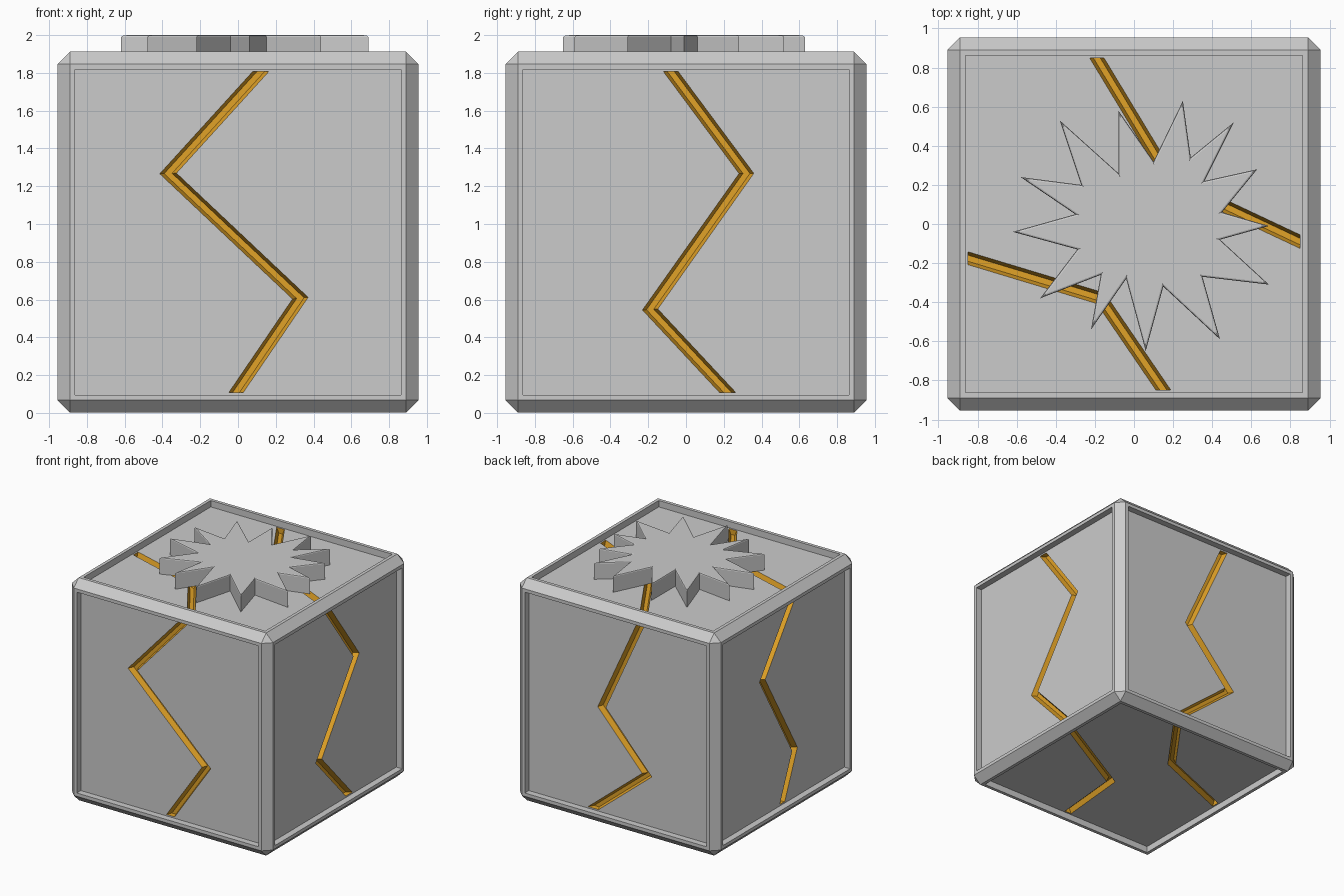
import bpy, bmesh
from mathutils import Vector

if "Cube" in bpy.data.objects:
    bpy.data.objects.remove(bpy.data.objects["Cube"])

H, C = 0.955, 0.9575          # half size of the cube, height of its centre
PANEL = 0.90                  # distance from centre to the recessed panels
EDGE = 0.849                  # half size of a panel

orange = bpy.data.materials.new("orange")
orange.diffuse_color = (0.75, 0.36, 0.02, 1)
orange.use_nodes = True
orange.node_tree.nodes["Principled BSDF"].inputs["Base Color"].default_value = orange.diffuse_color


def make_object(name, bm):
    bmesh.ops.recalc_face_normals(bm, faces=bm.faces)
    me = bpy.data.meshes.new(name)
    bm.to_mesh(me)
    bm.free()
    ob = bpy.data.objects.new(name, me)
    bpy.context.collection.objects.link(ob)
    return ob


# Chamfered cube with a recessed panel on each side
bm = bmesh.new()
bmesh.ops.create_cube(bm, size=2 * H)
bmesh.ops.bevel(bm, geom=bm.edges[:], offset=0.065, segments=1,
                affect='EDGES', profile=0.5)
bmesh.ops.recalc_face_normals(bm, faces=bm.faces)
panels = [f for f in bm.faces if f.calc_area() > 2]
bmesh.ops.inset_individual(bm, faces=panels, thickness=0.04, depth=0)
bmesh.ops.inset_individual(bm, faces=panels, thickness=0, depth=PANEL - H)
bmesh.ops.translate(bm, vec=(0, 0, C), verts=bm.verts)
body = make_object("cracked_cube", bm)
body.data.materials.append(None)
body.data.materials.append(orange)

# Maps panel coordinates (a, b) at distance d from the centre to space
SIDES = {
    "front": lambda a, b, d: (a, -d, C + b),
    "back": lambda a, b, d: (a, d, C + b),
    "right": lambda a, b, d: (d, a, C + b),
    "left": lambda a, b, d: (-d, a, C + b),
    "top": lambda a, b, d: (a, b, C + d),
    "bottom": lambda a, b, d: (a, b, C - d),
}

# Crack centre lines on each panel
E = EDGE
CRACKS = [
    ("front", [(0.12, E), (-0.37, 0.31), (0.33, -0.35), (-0.01, -E)]),
    ("right", [(-0.08, E), (0.32, 0.31), (-0.19, -0.41), (0.22, -E)]),
    ("back", [(-0.20, E), (0.17, 0.04), (-0.26, -0.43), (0.25, -E)]),
    ("left", [(-0.16, E), (0.25, 0.30), (-0.19, -0.45), (-0.02, -E)]),
    ("top", [(-0.19, E), (0.19, 0.22), (E, -0.09)]),
    ("top", [(-E, -0.175), (-0.17, -0.38), (0.15, -E)]),
    ("bottom", [(E, 0.21), (0.045, -0.24), (-0.01, -E)]),
    ("bottom", [(0.25, E), (-0.15, 0.30), (-E, 0.02)]),
]


def offsets(path):
    """Mitred sideways direction at each point, flush with the panel edge."""
    pts = [Vector(p) for p in path]
    norms = [(q - p).normalized().orthogonal() for p, q in zip(pts, pts[1:])]
    result = []
    for i, p in enumerate(pts):
        n = norms[min(i, len(norms) - 1)]
        if 0 < i < len(pts) - 1:
            m = (norms[i - 1] + n).normalized()
        else:
            m = Vector((0, 1)) if abs(p.x) > abs(p.y) else Vector((1, 0))
        result.append((p, m / m.dot(n)))
    return result


# Tapered channels that cut the cracks
cut = bmesh.new()
for side, path in CRACKS:
    rings = []
    for p, m in offsets(path):
        section = [(-0.039, 0.02), (0.039, 0.02), (0.015, -0.045), (-0.015, -0.045)]
        rings.append([cut.verts.new(SIDES[side](*(p + m * w), PANEL + h))
                      for w, h in section])
    for r, s in zip(rings, rings[1:]):
        for k in range(4):
            j = (k + 1) % 4
            cut.faces.new((r[k], r[j], s[j], s[k]))
    cut.faces.new(rings[0])
    cut.faces.new(rings[-1])
for f in cut.faces:
    f.material_index = 1
cutter = make_object("crack_cutter", cut)
cutter.data.materials.append(None)
cutter.data.materials.append(orange)
cutter.hide_render = True

mod = body.modifiers.new("cracks", 'BOOLEAN')
mod.operation = 'DIFFERENCE'
mod.solver = 'EXACT'
mod.object = cutter
bpy.context.view_layer.objects.active = body
bpy.ops.object.modifier_apply(modifier=mod.name)
bpy.data.objects.remove(cutter)

# Irregular burst plate on top: tips alternate with valleys
BURST = [
    (0.69, -0.01), (0.45, 0.06), (0.63, 0.28), (0.36, 0.22), (0.51, 0.52),
    (0.29, 0.34), (0.25, 0.63), (0.10, 0.32), (-0.08, 0.58), (-0.08, 0.26),
    (-0.38, 0.53), (-0.27, 0.20), (-0.58, 0.24), (-0.30, 0.05), (-0.62, -0.04),
    (-0.29, -0.13), (-0.48, -0.38), (-0.17, -0.26), (-0.22, -0.54),
    (-0.04, -0.28), (0.06, -0.65), (0.15, -0.32), (0.44, -0.59),
    (0.35, -0.27), (0.69, -0.31), (0.44, -0.08),
]
bm = bmesh.new()
base = bm.faces.new([bm.verts.new((x, y, C + PANEL)) for x, y in BURST])
up = bmesh.ops.extrude_face_region(bm, geom=[base], use_keep_orig=True)["geom"]
top = [v for v in up if isinstance(v, bmesh.types.BMVert)]
bmesh.ops.translate(bm, vec=(0, 0, 2.0 - C - PANEL), verts=top)
rim = [e for e in bm.edges if all(v.co.z > 1.99 for v in e.verts)]
bmesh.ops.bevel(bm, geom=rim, offset=0.01, segments=2, affect='EDGES', profile=0.5)
make_object("burst_plate", bm)
